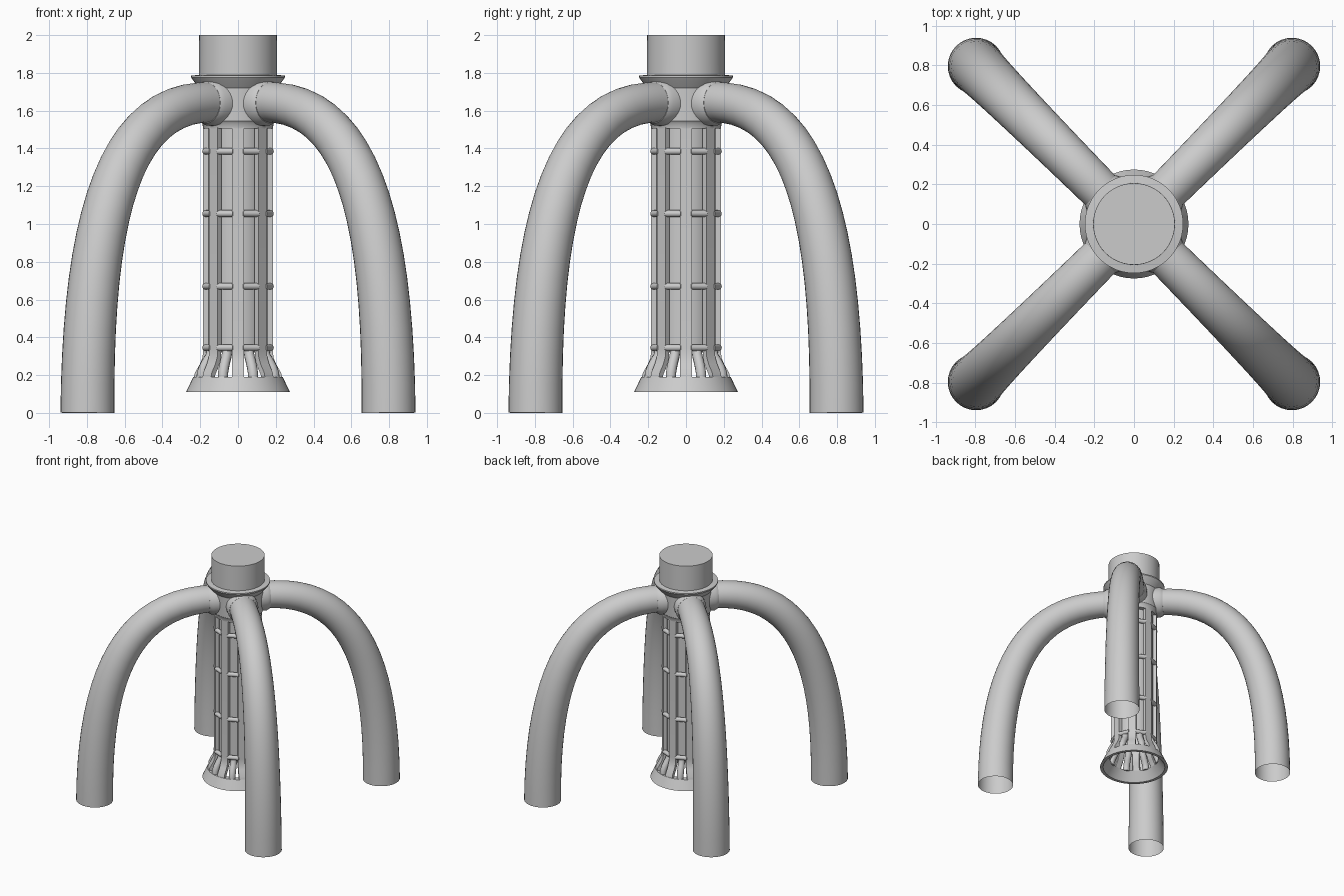
import bpy, math
from mathutils import Vector, Matrix

if "Cube" in bpy.data.objects:
    bpy.data.objects.remove(bpy.data.objects["Cube"])


def add_mesh(name, verts, faces, angle=35):
    me = bpy.data.meshes.new(name)
    me.from_pydata([tuple(v) for v in verts], [], faces)
    me.update()
    ob = bpy.data.objects.new(name, me)
    bpy.context.collection.objects.link(ob)
    bpy.ops.object.select_all(action='DESELECT')
    ob.select_set(True)
    bpy.context.view_layer.objects.active = ob
    bpy.ops.object.mode_set(mode='EDIT')
    bpy.ops.mesh.select_all(action='SELECT')
    bpy.ops.mesh.normals_make_consistent(inside=False)
    bpy.ops.object.mode_set(mode='OBJECT')
    bpy.ops.object.shade_smooth_by_angle(angle=math.radians(angle))
    return ob


def bridge(rings, n, closed=False):
    count = rings if closed else rings - 1
    return [(i * n + j, i * n + (j + 1) % n,
             (i + 1) % rings * n + (j + 1) % n, (i + 1) % rings * n + j)
            for i in range(count) for j in range(n)]


def lathe(name, prof, n=48, closed=False, cap_top=False):
    verts = [(r * math.cos(2 * math.pi * j / n), r * math.sin(2 * math.pi * j / n), z)
             for r, z in prof for j in range(n)]
    faces = bridge(len(prof), n, closed)
    if cap_top:
        faces.append(tuple(range((len(prof) - 1) * n, len(prof) * n)))
    return add_mesh(name, verts, faces)


def sweep(name, path, section, angle, caps=True):
    """Sweep section(i) -> [(side, normal)] along (radius, z) points, turned about z."""
    rot = Matrix.Rotation(angle, 3, 'Z')
    pts = [Vector((d, 0, z)) for d, z in path]
    verts = []
    for i, p in enumerate(pts):
        t = (pts[min(i + 1, len(pts) - 1)] - pts[max(i - 1, 0)]).normalized()
        nrm = Vector((t.z, 0, -t.x))
        verts += [rot @ (p + Vector((0, s, 0)) + nrm * u) for s, u in section(i)]
    n = len(section(0))
    faces = bridge(len(pts), n)
    if caps:
        faces += [tuple(range(n)), tuple(range((len(pts) - 1) * n, len(pts) * n))]
    return add_mesh(name, verts, faces)


def circle(r, n):
    return [(r * math.cos(2 * math.pi * j / n), r * math.sin(2 * math.pi * j / n))
            for j in range(n)]


# Legs: tapered tubes on the diagonals, open at the foot, with socket collars
SEG = 20
ctrl = [Vector((0.797, 0)), Vector((0.797, 1.05)), Vector((0.62, 1.66)), Vector((0.13, 1.645))]
leg_path = []
for i in range(SEG + 1):
    t = i / SEG
    p = ((1 - t) ** 3 * ctrl[0] + 3 * t * (1 - t) ** 2 * ctrl[1]
         + 3 * t * t * (1 - t) * ctrl[2] + t ** 3 * ctrl[3])
    leg_path.append((p.x * math.sqrt(2), p.y))
collar_path = [(0.13, 1.642), (0.215, 1.642), (0.24, 1.642)]
collar_r = [0.122, 0.122, 0.108]
for k in range(4):
    a = math.radians(45 + 90 * k)
    sweep(f"leg_{k + 1}", leg_path,
          lambda i: circle(0.143 - 0.038 * (i / SEG) ** 1.1, 32), a, caps=False)
    sweep(f"leg_socket_{k + 1}", collar_path, lambda i: circle(collar_r[i], 32), a)

# Hub with flange and top cap
lathe("hub", [(0.15, 1.505), (0.185, 1.505), (0.188, 1.53), (0.2, 1.545), (0.205, 1.72),
              (0.235, 1.757), (0.248, 1.775), (0.248, 1.785), (0.207, 1.79), (0.206, 2.0)],
      cap_top=True)

# Inner core and flared base ring
lathe("inner_core", [(0.15, 0.32), (0.15, 1.51)])
lathe("base_ring", [(0.275, 0.11), (0.237, 0.19), (0.195, 0.19), (0.25, 0.11)], closed=True)

# Cage: eight vertical bars flaring onto the base ring, rungs and short rods between them
bar_path = [(0.168, 1.51), (0.168, 0.34), (0.172, 0.29), (0.188, 0.25), (0.214, 0.205), (0.218, 0.185)]
rod_path = [(0.150, 0.33), (0.158, 0.30), (0.175, 0.275), (0.195, 0.24), (0.207, 0.21), (0.209, 0.185)]
bar = [(-0.032, -0.016), (0.032, -0.016), (0.032, 0.012), (0.026, 0.017),
       (-0.026, 0.017), (-0.032, 0.012)]
for k in range(8):
    a = math.radians(45 * k)
    b = a + math.radians(22.5)
    sweep(f"cage_bar_{k + 1}", bar_path, lambda i: bar, a)
    sweep(f"base_rod_{k + 1}", rod_path, lambda i: circle(0.027, 12), b)
    # Rungs: horizontal round pegs across each gap
    rot = Matrix.Rotation(b, 3, 'Z')
    for m, z in enumerate((0.345, 0.67, 1.055, 1.385)):
        verts = [rot @ Vector((0.168 + u, s, z + v))
                 for s in (-0.046, 0.046) for u, v in circle(0.018, 12)]
        add_mesh(f"rung_{k + 1}_{m + 1}", verts,
                 bridge(2, 12) + [tuple(range(12)), tuple(range(12, 24))])
